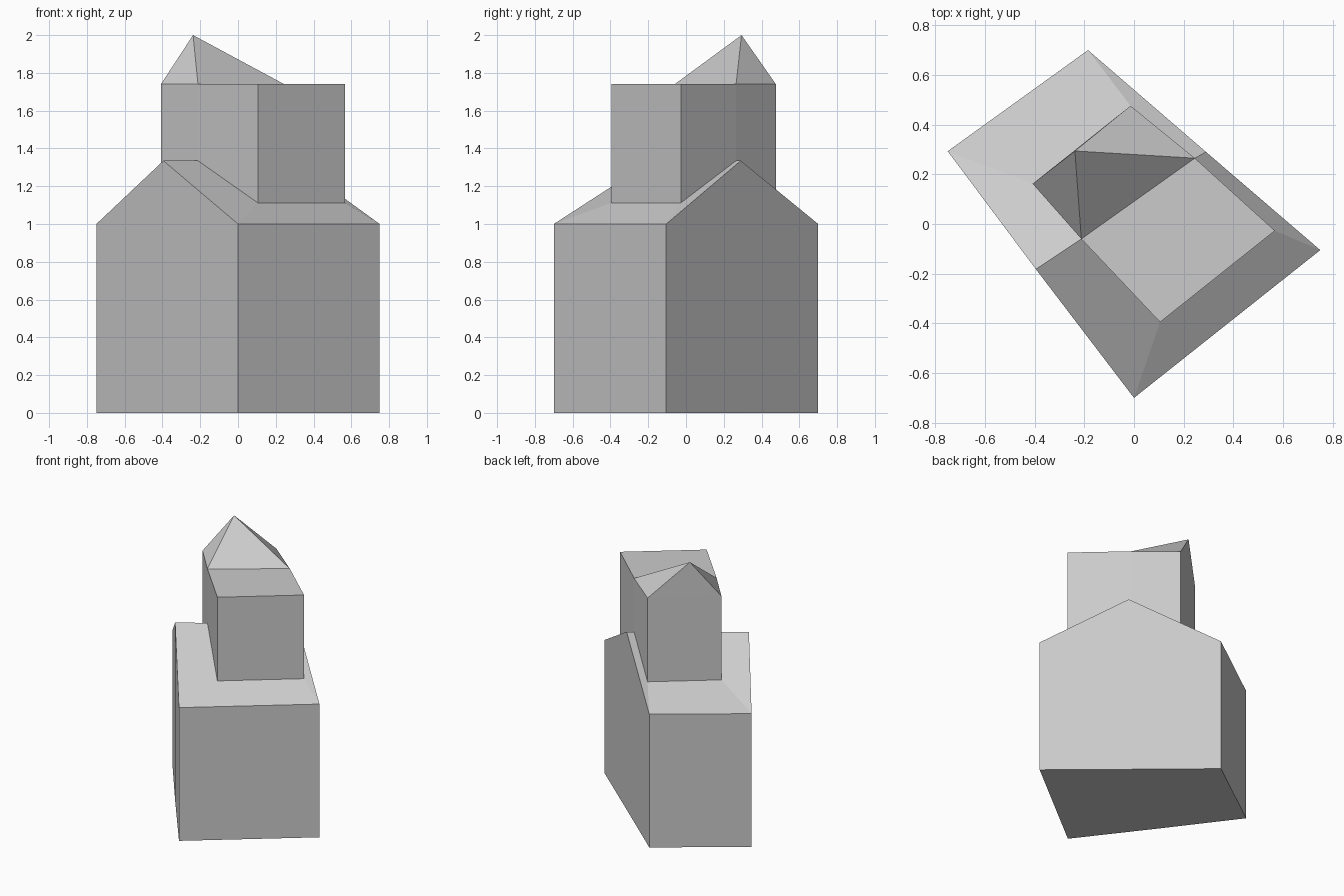
import bpy
import bmesh

if "Cube" in bpy.data.objects:
    bpy.data.objects.remove(bpy.data.objects["Cube"])

# Plan outlines: front, right, right gable, back, left, left gable
house = [(0, -0.70), (0.75, -0.105), (0.29, 0.29),
         (-0.185, 0.70), (-0.75, 0.293), (-0.395, -0.182)]
tower = [(0.105, -0.395), (0.567, -0.027), (0.245, 0.265),
         (-0.014, 0.476), (-0.408, 0.162), (-0.212, -0.06)]
EAVE, RIDGE, FOOT, TOP = 1.0, 1.335, 1.112, 1.74

bm = bmesh.new()


def ring(plan, z, gable_z):
    return [bm.verts.new((x, y, gable_z if i in (2, 5) else z))
            for i, (x, y) in enumerate(plan)]


# House walls, gabled roof, tower walls as stacked rings
rings = [ring(house, 0, 0), ring(house, EAVE, RIDGE),
         ring(tower, FOOT, RIDGE), ring(tower, TOP, TOP)]
for low, high in zip(rings, rings[1:]):
    for i in range(6):
        j = (i + 1) % 6
        bm.faces.new((low[i], low[j], high[j], high[i]))
bm.faces.new(rings[0][::-1])

# Flat tower deck and the peaked roof behind it
a, b, p, c, d, q = rings[-1]
bm.faces.new((a, b, p, q))
peak = bm.verts.new((-0.238, 0.294, 2.0))
for u, v in ((q, p), (p, c), (c, d), (d, q)):
    bm.faces.new((u, v, peak))

bmesh.ops.recalc_face_normals(bm, faces=bm.faces)
mesh = bpy.data.meshes.new("house_with_tower")
bm.to_mesh(mesh)
bm.free()
obj = bpy.data.objects.new("house_with_tower", mesh)
bpy.context.collection.objects.link(obj)
